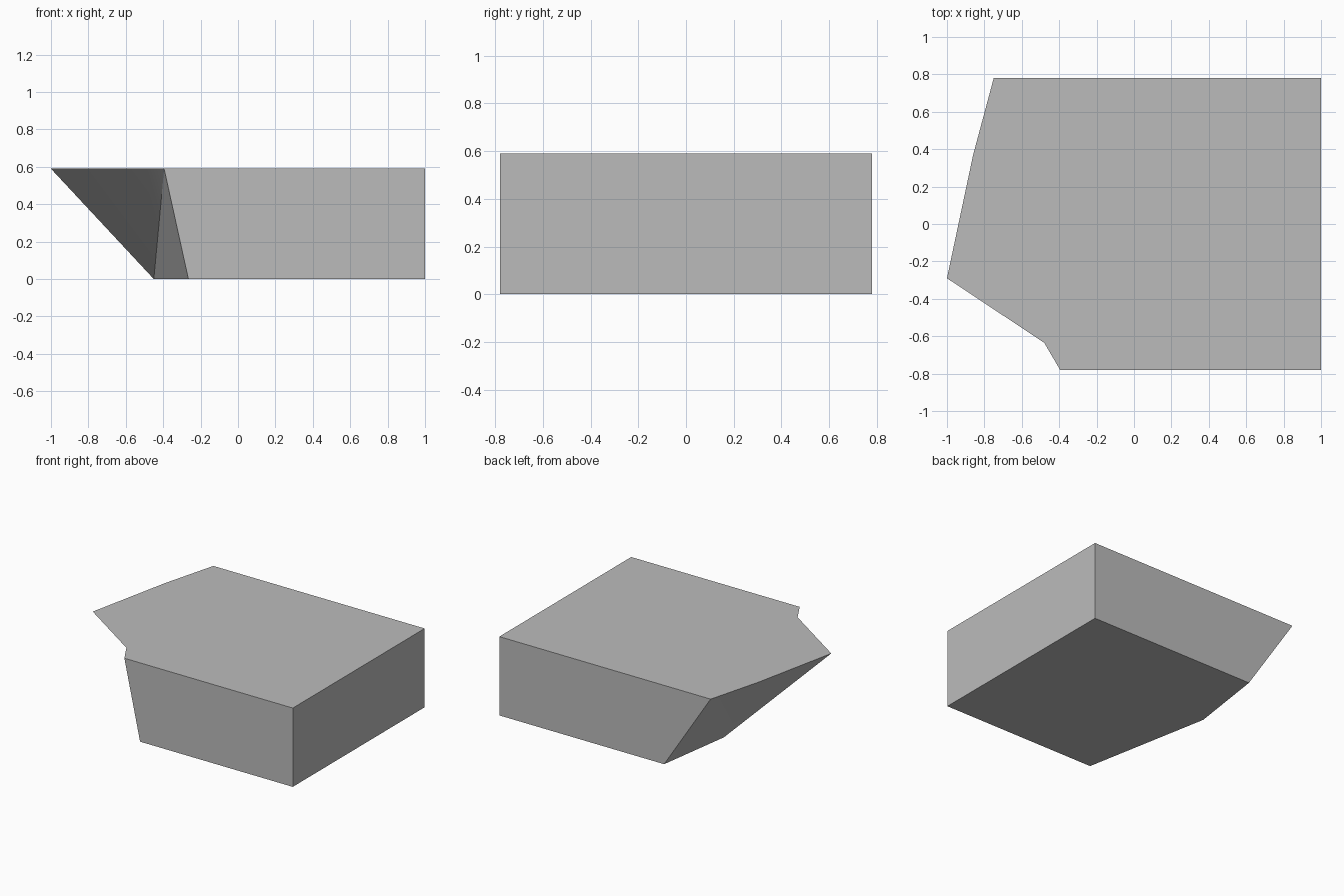
import bpy
import bmesh

default_cube = bpy.data.objects.get("Cube")
if default_cube:
    bpy.data.objects.remove(default_cube, do_unlink=True)

# Single grey material
grey = bpy.data.materials.new("stone grey")
grey.use_nodes = True
colour = (0.5, 0.5, 0.5, 1.0)
grey.diffuse_color = colour
grey.node_tree.nodes["Principled BSDF"].inputs["Base Color"].default_value = colour

HEIGHT = 0.59
HALF_DEPTH = 0.78

# Outline of the top, with its overhanging point and notch
top_outline = [(1, HALF_DEPTH), (-0.75, HALF_DEPTH), (-0.86, 0.37), (-1, -0.29),
               (-0.48, -0.635), (-0.395, -HALF_DEPTH), (1, -HALF_DEPTH)]
# Smaller outline of the base
base_outline = [(1, HALF_DEPTH), (-0.365, HALF_DEPTH), (-0.45, 0.195),
                (-0.265, -HALF_DEPTH), (1, -HALF_DEPTH)]

bm = bmesh.new()
top = [bm.verts.new((x, y, HEIGHT)) for x, y in top_outline]
base = [bm.verts.new((x, y, 0)) for x, y in base_outline]
back_t, bulge_t, tip_t, notch_t, front_t = top[1:6]
back_b, keel_b, front_b = base[1:4]

# Top, base and the three upright walls
bm.faces.new(top)
bm.faces.new(base[::-1])
bm.faces.new((top[0], base[0], back_b, back_t))
bm.faces.new((front_t, front_b, base[4], top[6]))
bm.faces.new((top[6], base[4], base[0], top[0]))

# Slanted wall: a fan rising from the keel corner of the base
fan = [back_b, back_t, bulge_t, tip_t, notch_t, front_t, front_b]
for a, b in zip(fan, fan[1:]):
    bm.faces.new((keel_b, a, b))

bmesh.ops.recalc_face_normals(bm, faces=bm.faces[:])
mesh = bpy.data.meshes.new("slanted_block")
bm.to_mesh(mesh)
bm.free()
mesh.materials.append(grey)

block = bpy.data.objects.new("slanted_block", mesh)
bpy.context.collection.objects.link(block)
bpy.ops.object.select_all(action="DESELECT")
block.select_set(True)
bpy.context.view_layer.objects.active = block
bpy.ops.object.shade_smooth_by_angle(angle=0.5)
